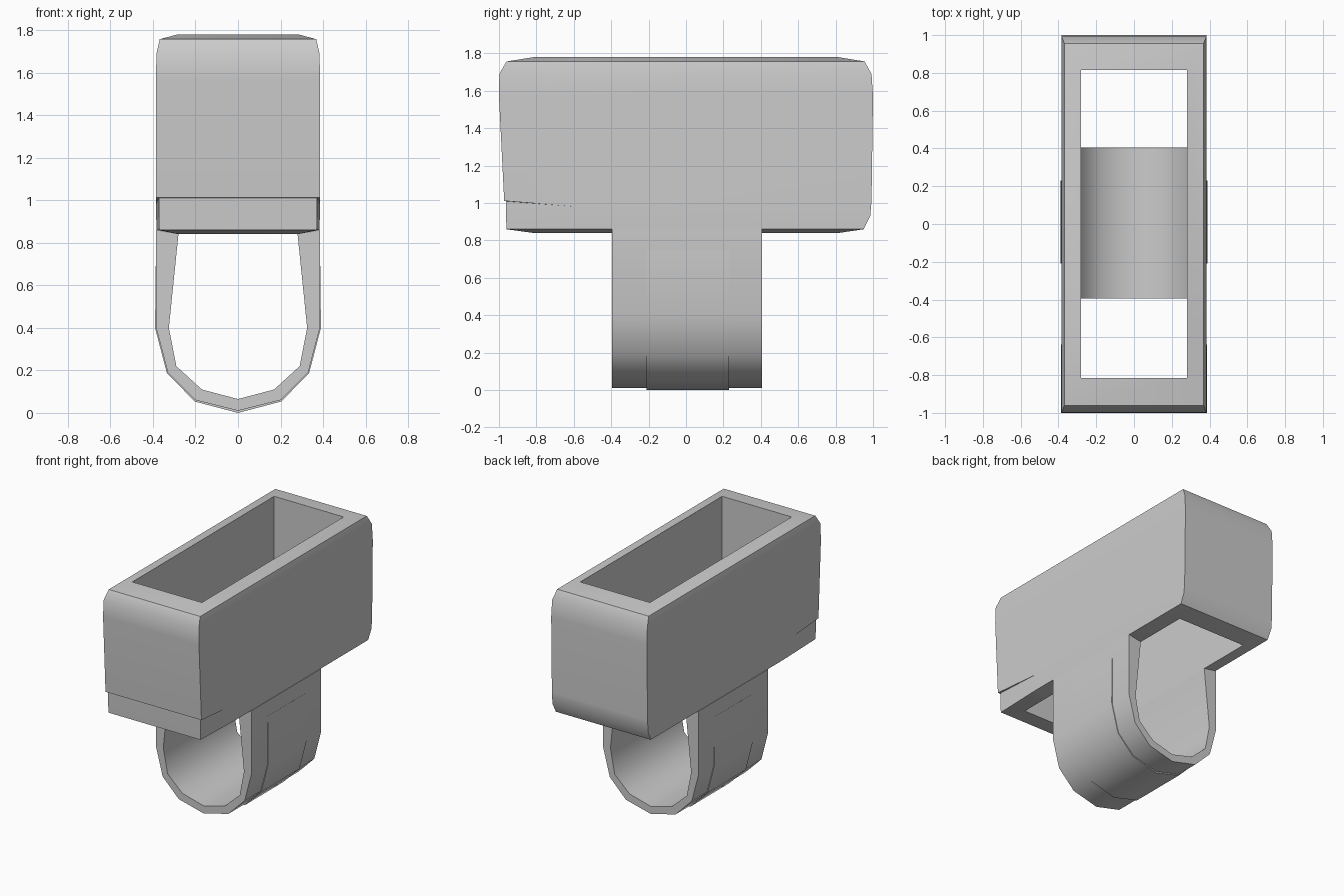
import bpy, bmesh, math

cube = bpy.data.objects.get("Cube")
if cube:
    bpy.data.objects.remove(cube, do_unlink=True)

grey = bpy.data.materials.new("plain grey")
grey.use_nodes = True
colour = (0.6, 0.6, 0.6, 1)
grey.diffuse_color = colour
grey.node_tree.nodes["Principled BSDF"].inputs["Base Color"].default_value = colour


def finish(name, bm, angle=40):
    bmesh.ops.remove_doubles(bm, verts=bm.verts, dist=0.0005)
    bmesh.ops.recalc_face_normals(bm, faces=bm.faces)
    mesh = bpy.data.meshes.new(name)
    bm.to_mesh(mesh)
    bm.free()
    obj = bpy.data.objects.new(name, mesh)
    bpy.context.collection.objects.link(obj)
    mesh.materials.append(grey)
    bpy.ops.object.select_all(action='DESELECT')
    obj.select_set(True)
    bpy.context.view_layer.objects.active = obj
    bpy.ops.object.shade_smooth_by_angle(angle=math.radians(angle))
    return obj


def loft(bm, rings, closed):
    """Skin a list of point loops; closed also joins the last loop to the first."""
    loops = [[bm.verts.new(p) for p in ring] for ring in rings]
    pairs = list(zip(loops, loops[1:]))
    if closed:
        pairs.append((loops[-1], loops[0]))
    for a, b in pairs:
        for i in range(len(a)):
            j = (i + 1) % len(a)
            bm.faces.new((a[i], a[j], b[j], b[i]))
    return loops


def sleeve_ring(half_front, half_back, front, back, z, z_mid=None):
    """Rectangle with an extra point on each side where the front lip fades out."""
    zm = z if z_mid is None else z_mid
    return [(half_front, front, z), (half_back, -0.58, zm), (half_back, back, z),
            (-half_back, back, z), (-half_back, -0.58, zm), (-half_front, front, z)]


# Rectangular sleeve, open at top and bottom, with a small step low on its front
sections = [
    (0.28, 0.28, -0.815, 0.815, 0.84),
    (0.37, 0.382, -0.96, 0.95, 0.86),
    (0.372, 0.385, -0.962, 0.985, 0.93, 0.92),
    (0.372, 0.385, -0.963, 0.992, 1.01, 0.98),
    (0.386, 0.385, -0.972, 0.992, 1.012, 0.98),
    (0.386, 0.385, -1.0, 1.0, 1.57),
    (0.383, 0.383, -0.998, 0.992, 1.69),
    (0.368, 0.368, -0.96, 0.955, 1.757),
    (0.28, 0.28, -0.815, 0.815, 1.78),
]
bm = bmesh.new()
loft(bm, [sleeve_ring(*s) for s in sections], True)
finish("sleeve", bm)


def mirrored(half):
    """Half profile, from top to bottom centre, completed across x."""
    return half + [(-x, z) for x, z in reversed(half[:-1])]


def strap(name, outer, inner, front, back):
    bm = bmesh.new()
    rings = []
    for (xo, zo), (xi, zi) in zip(mirrored(outer), mirrored(inner)):
        rings.append([(xo, front, zo), (xo, back, zo), (xi, back, zi), (xi, front, zi)])
    loops = loft(bm, rings, False)
    bm.faces.new(loops[0])
    bm.faces.new(loops[-1])
    finish(name, bm)


# U-shaped loop hanging under the sleeve
outer = [(0.385, 0.86), (0.385, 0.4), (0.33, 0.19), (0.2, 0.06), (0, 0.01)]
inner = [(0.28, 0.84), (0.325, 0.4), (0.29, 0.22), (0.17, 0.11), (0, 0.065)]
strap("loop", outer, inner, -0.395, 0.405)

# Slightly raised band wrapped around the middle of the loop
band = [(0.386, 0.75), (0.39, 0.4), (0.334, 0.186), (0.202, 0.053), (0, 0)]
band_back = [(0.38, 0.75), (0.38, 0.4), (0.325, 0.195), (0.195, 0.066), (0, 0.018)]
strap("loop_band", band, band_back, -0.21, 0.23)
